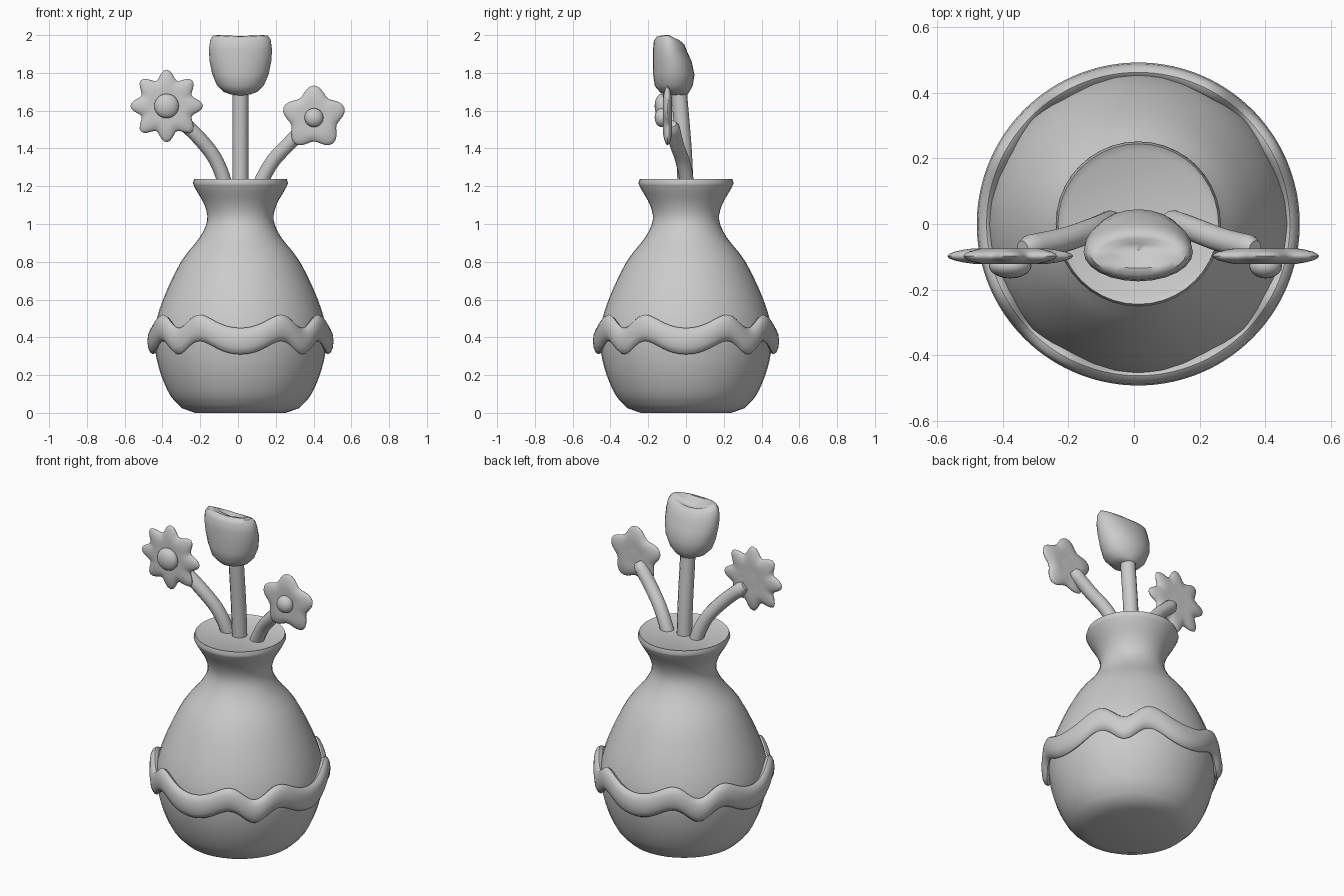
import bpy, bmesh
from math import sin, cos, pi, radians
from mathutils import Vector

cube = bpy.data.objects.get("Cube")
if cube:
    bpy.data.objects.remove(cube, do_unlink=True)

clay = bpy.data.materials.new("light_grey_clay")
clay.use_nodes = True
GREY = (0.6, 0.6, 0.6, 1.0)
clay.diffuse_color = GREY
clay.node_tree.nodes["Principled BSDF"].inputs["Base Color"].default_value = GREY


def loft(name, rings, closed=False, sharp=50):
    """Skin equal-length rings of points; cap the ends unless the loft is closed."""
    bm = bmesh.new()
    loops = [[bm.verts.new(p) for p in ring] for ring in rings]
    pairs = list(zip(loops, loops[1:]))
    if closed:
        pairs.append((loops[-1], loops[0]))
    for a, b in pairs:
        n = len(a)
        for i in range(n):
            j = (i + 1) % n
            bm.faces.new((a[i], a[j], b[j], b[i]))
    if not closed:
        bm.faces.new(loops[0])
        bm.faces.new(loops[-1])
    bmesh.ops.recalc_face_normals(bm, faces=bm.faces)
    mesh = bpy.data.meshes.new(name)
    bm.to_mesh(mesh)
    bm.free()
    obj = bpy.data.objects.new(name, mesh)
    bpy.context.collection.objects.link(obj)
    finish(obj, sharp)
    return obj


def finish(obj, sharp=50):
    obj.data.materials.append(clay)
    bpy.ops.object.select_all(action="DESELECT")
    obj.select_set(True)
    bpy.context.view_layer.objects.active = obj
    bpy.ops.object.shade_smooth_by_angle(angle=radians(sharp))


def angles(n):
    return [2 * pi * i / n for i in range(n)]


def smooth_path(points, steps=6):
    """Catmull-Rom interpolation through the points."""
    pts = [Vector(p) for p in points]
    pts = [2 * pts[0] - pts[1]] + pts + [2 * pts[-1] - pts[-2]]
    out = []
    for a, b, c, d in zip(pts, pts[1:], pts[2:], pts[3:]):
        for k in range(steps):
            t = k / steps
            out.append(0.5 * (2 * b + (c - a) * t + (2 * a - 5 * b + 4 * c - d) * t ** 2
                              + (3 * b - a - 3 * c + d) * t ** 3))
    return out + [pts[-2]]


# Vase body, neck and closed top
CX = 0.013
body = smooth_path([(0.31, 0.025), (0.37, 0.09), (0.42, 0.2), (0.45, 0.32), (0.455, 0.44),
                    (0.41, 0.6), (0.315, 0.8), (0.215, 0.93), (0.176, 1.02), (0.19, 1.1),
                    (0.235, 1.18), (0.252, 1.215)] and
                   [Vector((r, z, 0)) for r, z in
                    ((0.31, 0.025), (0.37, 0.09), (0.42, 0.2), (0.45, 0.32), (0.455, 0.44),
                     (0.41, 0.6), (0.315, 0.8), (0.215, 0.93), (0.176, 1.02), (0.19, 1.1),
                     (0.235, 1.18), (0.252, 1.215))], 3)
profile = [(0.24, 0)] + [(p.x, p.y) for p in body] + [(0.245, 1.238), (0.225, 1.228)]
loft("vase", [[(CX + r * cos(a), r * sin(a), z) for a in angles(40)] for r, z in profile])

# Wavy band around the belly
band = []
for a in angles(144):
    wave = cos(8 * (a - 0.1 * sin(4 * a)))
    z = 0.415 - 0.035 * wave
    band.append([(CX + (0.463 + 0.03 * cos(t)) * cos(a),
                  (0.463 + 0.03 * cos(t)) * sin(a),
                  z + 0.07 * sin(t)) for t in angles(12)])
loft("wavy_band", band, closed=True)


# Stems
def stem(name, points, radius):
    path = smooth_path(points)
    rings = []
    for i, p in enumerate(path):
        ahead, behind = path[min(i + 1, len(path) - 1)], path[max(i - 1, 0)]
        along = (ahead - behind).normalized()
        u = along.cross(Vector((0, 1, 0))).normalized()
        v = along.cross(u)
        r = radius * (0.65 if i == len(path) - 1 else 1)
        rings.append([p + r * (cos(a) * u + sin(a) * v) for a in angles(12)])
    loft(name, rings)


stem("middle_stem", [(0.013, 0.0, 1.15), (0.013, -0.012, 1.4), (0.013, -0.032, 1.64),
                     (0.013, -0.036, 1.7)], 0.042)
stem("right_stem", [(-0.06, 0.01, 1.15), (-0.08, 0.0, 1.25), (-0.13, -0.02, 1.36),
                    (-0.22, -0.05, 1.47), (-0.34, -0.075, 1.58)], 0.038)
stem("left_stem", [(0.1, 0.01, 1.17), (0.135, 0.0, 1.25), (0.19, -0.02, 1.34),
                   (0.27, -0.05, 1.425), (0.37, -0.075, 1.53)], 0.038)


# Open flowers: puffy petal discs with a round button in front
def flower(name, x, z, petals, mean, depth, button):
    y = -0.098
    rings = []
    for t in [pi * (0.06 + 0.88 * k / 12) for k in range(13)]:
        f = sin(t)
        thick = 0.03 * cos(t) * (1 if f > 0.5 else 0.75)
        ring = []
        for a in angles(petals * 10):
            r = f * (mean + depth * f * cos(petals * a))
            ring.append((x + r * sin(a), y - thick, z + r * cos(a)))
        rings.append(ring)
    loft(name + "_petals", rings)
    bpy.ops.mesh.primitive_uv_sphere_add(segments=20, ring_count=12, radius=button,
                                         location=(x, y - 0.03, z))
    obj = bpy.context.object
    obj.name = name + "_button"
    obj.scale.y = 0.038 / button
    finish(obj)


flower("right_flower", -0.378, 1.625, 8, 0.168, 0.024, 0.065)
flower("left_flower", 0.402, 1.563, 5, 0.148, 0.022, 0.05)

# Tulip head: height, half width, back y, front y, with a dimple sunk in the top
tulip = [(1.68, 0.05, 0.0, -0.1), (1.695, 0.09, 0.015, -0.135), (1.73, 0.125, 0.035, -0.165),
         (1.79, 0.15, 0.045, -0.174), (1.86, 0.164, 0.03, -0.175), (1.92, 0.167, 0.005, -0.175),
         (1.97, 0.16, -0.01, -0.17), (1.992, 0.145, -0.03, -0.155), (1.995, 0.12, -0.045, -0.135),
         (1.98, 0.08, -0.06, -0.12), (1.975, 0.03, -0.08, -0.1)]
rings = []
for z, w, back, front in tulip:
    mid, half = (back + front) / 2, (back - front) / 2
    sag = max(0, z - 1.9) * 0.25
    rings.append([(CX + w * cos(a), mid + half * sin(a),
                   z + 0.005 * abs(cos(a)) - sag * max(0, sin(a))) for a in angles(24)])
loft("tulip_head", rings)
